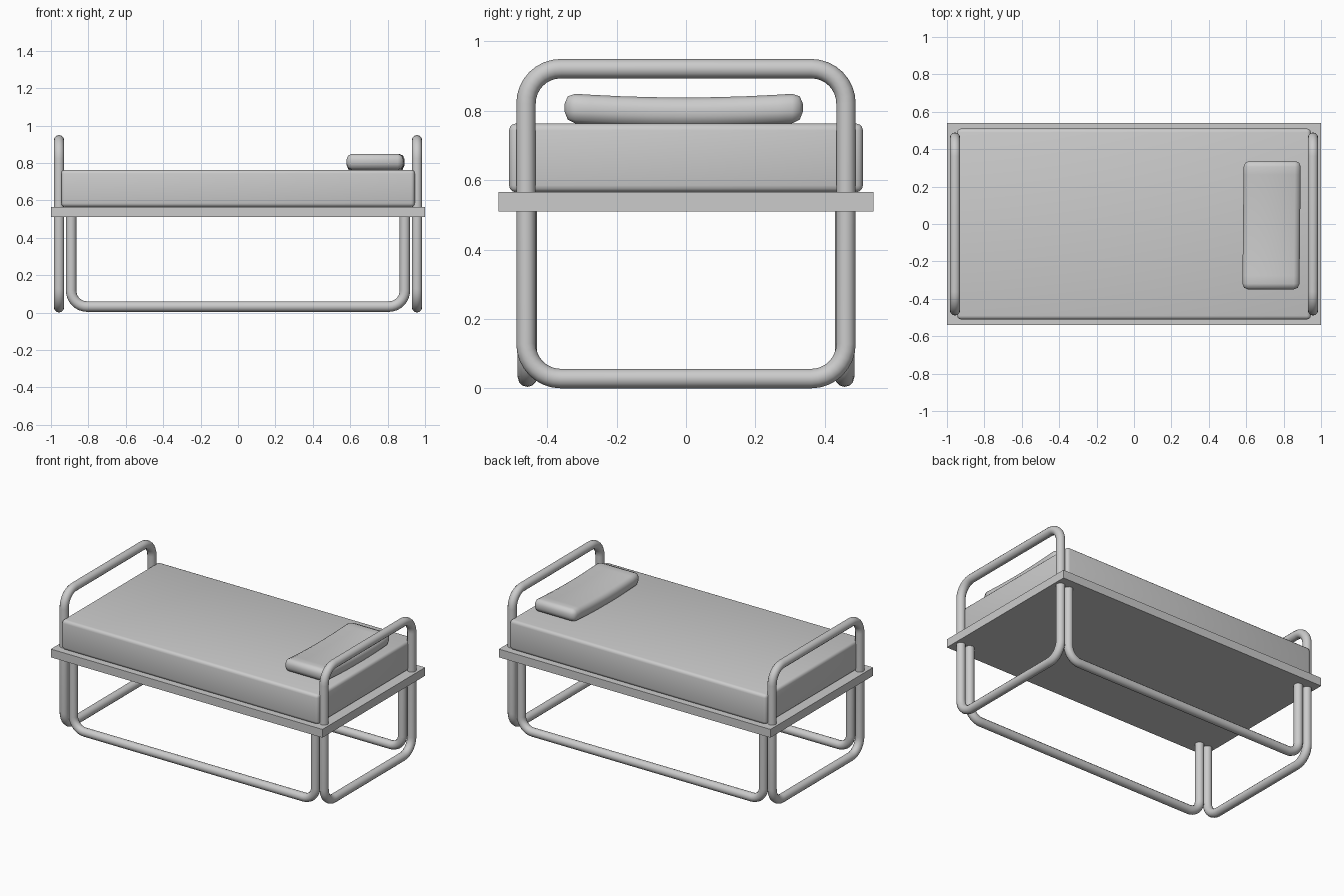
import bpy, bmesh, math
from mathutils import Vector

if "Cube" in bpy.data.objects:
    bpy.data.objects.remove(bpy.data.objects["Cube"], do_unlink=True)

grey = bpy.data.materials.new("light grey")
grey.use_nodes = True
COLOUR = (0.6, 0.6, 0.6, 1)
grey.diffuse_color = COLOUR
grey.node_tree.nodes["Principled BSDF"].inputs["Base Color"].default_value = COLOUR

TUBE = 0.028


def select_only(obj):
    bpy.ops.object.select_all(action='DESELECT')
    obj.select_set(True)
    bpy.context.view_layer.objects.active = obj


def box(name, low, high):
    low, high = Vector(low), Vector(high)
    bpy.ops.mesh.primitive_cube_add(size=1, location=(low + high) / 2)
    obj = bpy.context.object
    obj.name = name
    obj.scale = high - low
    bpy.ops.object.transform_apply(location=False, rotation=False, scale=True)
    obj.data.materials.append(grey)
    return obj


def bevel(obj, width, segments):
    mod = obj.modifiers.new("rounded edges", 'BEVEL')
    mod.width, mod.segments, mod.limit_method = width, segments, 'ANGLE'
    select_only(obj)
    bpy.ops.object.shade_smooth()


def arc(u, v, radius, start, steps=8):
    """Quarter turn around (u, v), counter-clockwise from the start angle."""
    angles = [math.radians(start + 90 * i / steps) for i in range(steps + 1)]
    return [(u + radius * math.cos(a), v + radius * math.sin(a)) for a in angles]


def tube(name, points, cyclic):
    curve = bpy.data.curves.new(name, 'CURVE')
    curve.dimensions = '3D'
    curve.bevel_depth, curve.bevel_resolution = TUBE, 4
    spline = curve.splines.new('POLY')
    spline.points.add(len(points) - 1)
    for point, co in zip(spline.points, points):
        point.co = (*co, 1)
    spline.use_cyclic_u = cyclic
    obj = bpy.data.objects.new(name, curve)
    bpy.context.collection.objects.link(obj)
    curve.materials.append(grey)
    select_only(obj)
    bpy.ops.object.convert(target='MESH')
    bpy.ops.object.shade_smooth()


# Closed end hoops: legs, headboard and footboard in one loop
half, low, high, turn = 0.461, TUBE, 0.921, 0.1
loop = (arc(half - turn, high - turn, turn, 0) + arc(turn - half, high - turn, turn, 90)
        + arc(turn - half, low + turn, turn, 180) + arc(half - turn, low + turn, turn, 270))
for name, x in (("head_hoop", 0.957), ("foot_hoop", -0.957)):
    tube(name, [(x, u, v) for u, v in loop], True)

# Open side runners rising into the platform
half, low, turn = 0.892, 0.032, 0.085
runner = ([(-half, 0.53)] + arc(turn - half, low + turn, turn, 180)
          + arc(half - turn, low + turn, turn, 270) + [(half, 0.53)])
for name, y in (("front_runner", -0.457), ("back_runner", 0.457)):
    tube(name, [(u, y, v) for u, v in runner], False)

# Platform and mattress
box("platform", (-1, -0.54, 0.51), (1, 0.54, 0.565))
mattress = box("mattress", (-0.945, -0.51, 0.565), (0.945, 0.51, 0.763))
bevel(mattress, 0.02, 3)

# Pillow: chamfered slab, sagging in the middle and slightly skewed
pillow = box("pillow", (0.583, -0.35, 0.765), (0.888, 0.337, 0.85))
bm = bmesh.new()
bm.from_mesh(pillow.data)
bmesh.ops.bevel(bm, geom=bm.edges[:], offset=0.031, segments=2, profile=0.5,
                affect='EDGES')
for i in range(-3, 4):
    bmesh.ops.bisect_plane(bm, geom=bm.verts[:] + bm.edges[:] + bm.faces[:],
                           plane_co=(0, i * 0.09, 0), plane_no=(0, 1, 0))
for vert in bm.verts:
    vert.co.z -= 0.012 * (1 - (vert.co.y / 0.33) ** 2)
    vert.co.x += 0.01 * vert.co.y
bm.to_mesh(pillow.data)
bm.free()
select_only(pillow)
bpy.ops.object.shade_smooth()
